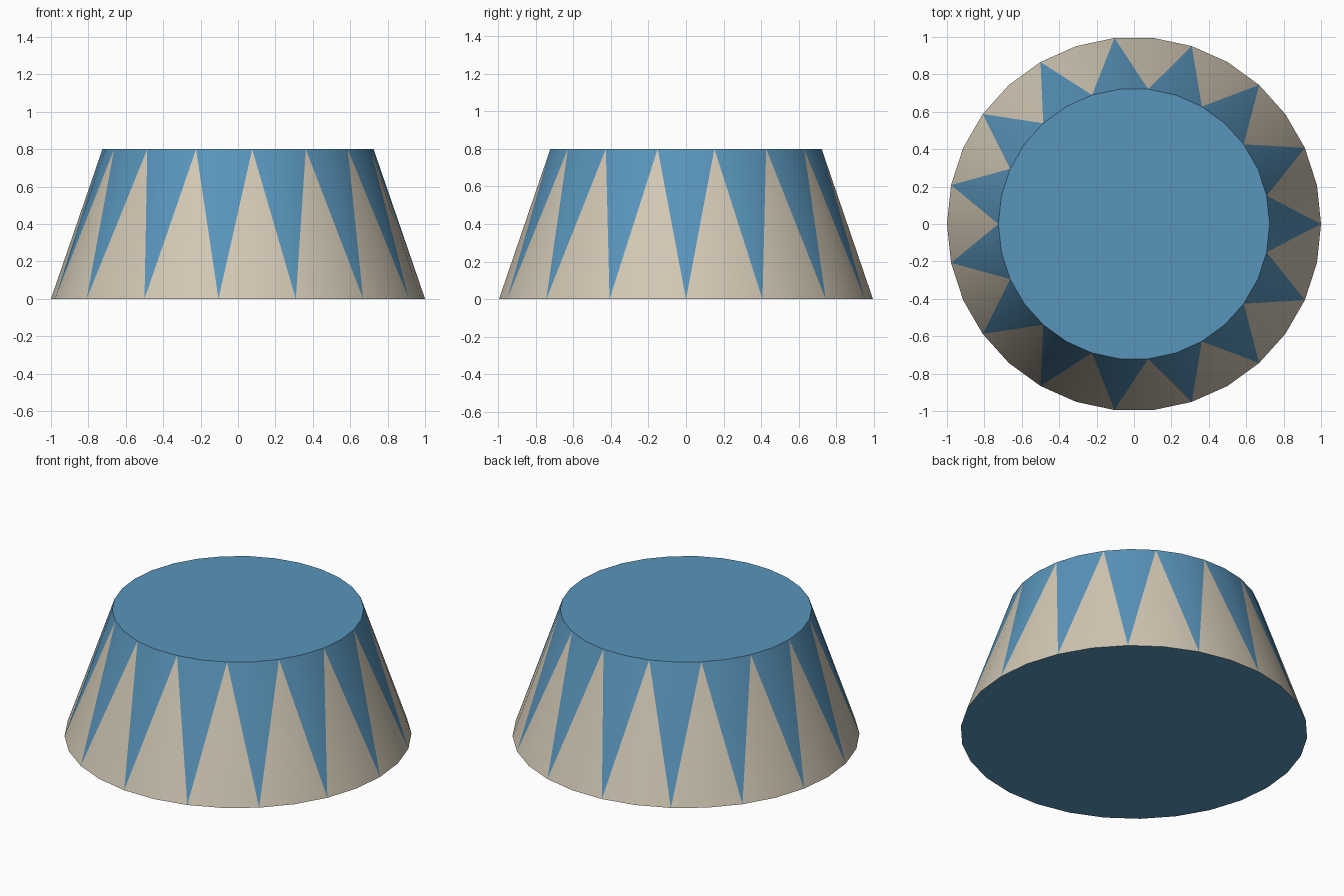
import bpy, bmesh, math

if "Cube" in bpy.data.objects:
    bpy.data.objects.remove(bpy.data.objects["Cube"])

SIDES, R_LOW, R_TOP, HEIGHT = 30, 1.0, 0.725, 0.8


def material(name, rgb):
    m = bpy.data.materials.new(name)
    m.diffuse_color = (*rgb, 1)
    m.use_nodes = True
    m.node_tree.nodes["Principled BSDF"].inputs["Base Color"].default_value = m.diffuse_color
    return m


def ring(bm, r, z):
    step = 2 * math.pi / SIDES
    return [bm.verts.new((r * math.cos(i * step), r * math.sin(i * step), z))
            for i in range(SIDES)]


# Tapered drum: blue caps, zigzag of blue and beige triangles round the side
bm = bmesh.new()
low, top = ring(bm, R_LOW, 0), ring(bm, R_TOP, HEIGHT)
bm.faces.new(top)
bm.faces.new(low[::-1])
for i in range(SIDES):
    j = (i + 1) % SIDES
    if i % 2 == 0:      # diagonal from a low even corner to a high odd corner
        blue, beige = (low[i], top[j], top[i]), (low[i], low[j], top[j])
    else:
        blue, beige = (top[i], low[j], top[j]), (low[i], low[j], top[i])
    bm.faces.new(blue)
    bm.faces.new(beige).material_index = 1

mesh = bpy.data.meshes.new("tapered_drum")
bm.to_mesh(mesh)
bm.free()
mesh.materials.append(material("blue", (0.10, 0.30, 0.50)))
mesh.materials.append(material("beige", (0.65, 0.58, 0.46)))
obj = bpy.data.objects.new("tapered_drum", mesh)
bpy.context.collection.objects.link(obj)

# Smooth side, sharp rims
bpy.context.view_layer.objects.active = obj
obj.select_set(True)
bpy.ops.object.shade_smooth_by_angle(angle=math.radians(30))
